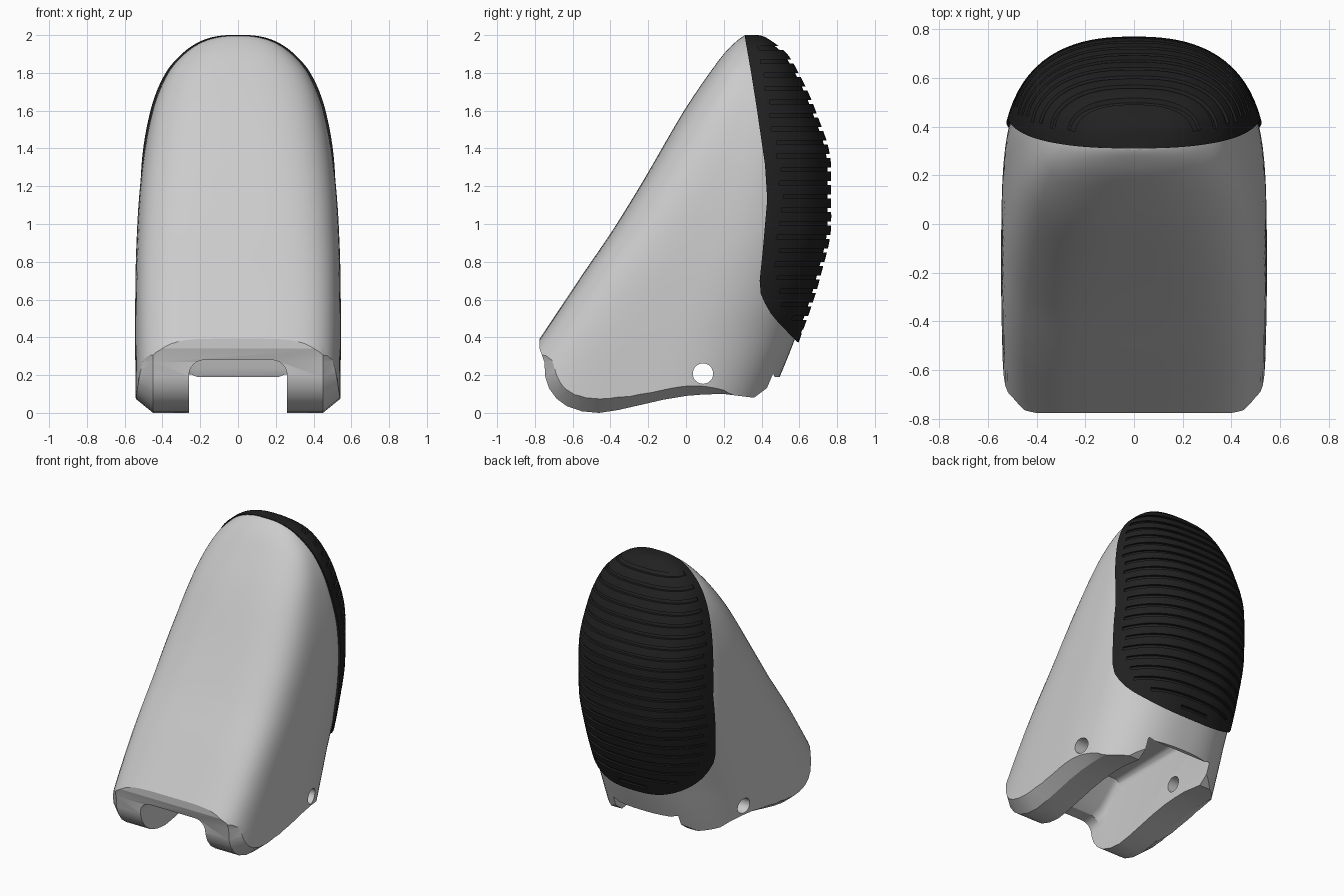
import bpy, bmesh, math
from math import sin, cos, pi

if "Cube" in bpy.data.objects:
    bpy.data.objects.remove(bpy.data.objects["Cube"])

# Height stations of the shell: z, front y, back y, half width
ROWS = [(2.0, .33, .35, .03), (1.97, .27, .425, .18), (1.9, .20, .51, .285),
        (1.8, .125, .57, .37), (1.6, -.01, .66, .452), (1.3, -.185, .742, .508),
        (1.0, -.367, .743, .533), (.7, -.57, .68, .543),
        (.4, -.77, .58, .545), (.2, -.91, .50, .543), (-.1, -1.12, .37, .54)]
# Pad seam in side view: y, z
SEAM = [(.31, 2.0), (.345, 1.8), (.375, 1.61), (.418, 1.315), (.43, 1.13), (.407, .865),
        (.39, .70), (.396, .63), (.418, .58), (.45, .525), (.487, .48), (.587, .377)]


def station(z):
    """Monotone cubic interpolation of ROWS, in sqrt space so the top is round."""
    S = [math.sqrt(2.0 - r[0]) for r in ROWS]
    s = math.sqrt(max(0, 2.0 - z))
    i = max(k for k in range(len(S) - 1) if S[k] <= s + 1e-9)
    h = S[i + 1] - S[i]
    u = (s - S[i]) / h
    out = []
    for c in (1, 2, 3):
        d = [(ROWS[k + 1][c] - ROWS[k][c]) / (S[k + 1] - S[k]) for k in range(len(S) - 1)]

        def tan(k):
            if k == 0 or k == len(d):
                return d[min(k, len(d) - 1)]
            a, b = d[k - 1], d[k]
            return 0 if a * b <= 0 else 2 * a * b / (a + b)
        p, q = ROWS[i][c], ROWS[i + 1][c]
        out.append((2*u**3 - 3*u*u + 1) * p + (u**3 - 2*u*u + u) * h * tan(i)
                   + (3*u*u - 2*u**3) * q + (u**3 - u*u) * h * tan(i + 1))
    return out


def section(z, off=0.0, n=96):
    """Superellipse outline of the shell at height z."""
    yf, yb, w = station(z)
    yc = (max(yf, -.77) + yb) / 2
    front = 2.4 + 2.5 * min(1, max(0, (2 - z) / 1.4))
    pts = []
    for k in range(n):
        c, s = cos(2 * pi * k / n), sin(2 * pi * k / n)
        e = 2.5 if s > 0 else front
        r = (abs(c) ** e + abs(s) ** e) ** (-1 / e)
        half = (yb - yc if s > 0 else yc - yf) + off
        pts.append((c * r * (w + off * .5), yc + s * r * half, z))
    return pts


def loft_into(bm, rings):
    vs = [[bm.verts.new(p) for p in r] for r in rings]
    n = len(rings[0])
    for a, b in zip(vs, vs[1:]):
        for k in range(n):
            bm.faces.new((a[k], a[(k + 1) % n], b[(k + 1) % n], b[k]))
    bm.faces.new(vs[0][::-1])
    bm.faces.new(vs[-1])


def finish(bm, name):
    bmesh.ops.recalc_face_normals(bm, faces=bm.faces[:])
    me = bpy.data.meshes.new(name)
    bm.to_mesh(me)
    bm.free()
    ob = bpy.data.objects.new(name, me)
    bpy.context.collection.objects.link(ob)
    return ob


def loft(name, rings):
    bm = bmesh.new()
    loft_into(bm, rings)
    return finish(bm, name)


def boolean(ob, cutter, op):
    m = ob.modifiers.new(op, 'BOOLEAN')
    m.operation, m.object, m.solver = op, cutter, 'EXACT'
    bpy.context.view_layer.objects.active = ob
    bpy.ops.object.modifier_apply(modifier=m.name)
    bpy.data.objects.remove(cutter)


def smooth(ob, deg):
    bpy.ops.object.select_all(action='DESELECT')
    ob.select_set(True)
    bpy.context.view_layer.objects.active = ob
    bpy.ops.object.shade_smooth_by_angle(angle=math.radians(deg))


def heights(lo, hi, n=56):
    a, b = math.sqrt(2 - lo), math.sqrt(max(0, 2 - hi))
    return [2 - (a + (b - a) * k / n) ** 2 for k in range(n + 1)]


# Shell body
body = loft("shell_body", [section(z) for z in heights(-.09, 1.995)])

# Wavy underside and vertical front lip, with a chamfered outer rim
inner = [(-.775, 2.2), (-.775, .34), (-.75, .27), (-.745, .19), (-.725, .13), (-.685, .075), (-.63, .035),
         (-.55, .008), (-.46, 0), (-.36, .015), (-.25, .04), (-.12, .07), (0, .09), (.1, .098), (.2, .10),
         (.36, .08), (.44, .14), (1, .14), (1, 2.2)]
outer = [(-.63, 2.2), (-.63, .36), (-.62, .30), (-.615, .25), (-.605, .2), (-.59, .17), (-.56, .15),
         (-.51, .135), (-.45, .13), (-.36, .135), (-.25, .14), (-.12, .16), (0, .185), (.1, .195), (.2, .195),
         (.38, .145), (.44, .145), (1, .145), (1, 2.2)]
boolean(body, loft("underside_cutter", [[(x, y, z) for y, z in prof] for x, prof in
        ((-.61, outer), (-.45, inner), (.45, inner), (.61, outer))]), 'INTERSECT')


# Lengthwise channel: front mouth, hollow middle, shallow back notch
def arch(y, ztop, r):
    arc = [(.26 - r + r * cos(a * pi / 12), ztop - r + r * sin(a * pi / 12)) for a in range(7)]
    half = [(.26, -.3)] + arc
    return [(x, y, z) for x, z in half] + [(-x, y, z) for x, z in half[::-1]]


boolean(body, loft("channel_cutter", [arch(*a) for a in (
    (-1, .28, .08), (-.66, .28, .08), (-.60, .32, .06), (-.45, .47, .05), (.38, .49, .05),
    (.43, .44, .04), (.45, .235, .02), (.47, .19, .015), (.9, .19, .015))]), 'DIFFERENCE')

# Pivot pin hole through both cheeks
boolean(body, loft("pin_cutter", [[(x, .09 + .054 * cos(k * pi / 16), .208 + .054 * sin(k * pi / 16))
        for k in range(32)] for x in (-.8, .8)]), 'DIFFERENCE')
smooth(body, 25)

# Rubber grip pad, trimmed along the seam
pad = loft("grip_pad", [section(z, .026) for z in heights(.2, 2.0)])
trim = SEAM + [(.66, .33), (1.2, .33), (1.2, 2.3), (.28, 2.3)]
boolean(pad, loft("pad_trim", [[(x, y, z) for y, z in trim] for x in (-.9, .9)]), 'INTERSECT')


# Horizontal grooves across the pad, stopping short of its rim
def seam_y(z):
    for (y0, z0), (y1, z1) in zip(SEAM, SEAM[1:]):
        if z1 <= z <= z0:
            return y0 + (y1 - y0) * (z - z0) / (z1 - z0)


bm = bmesh.new()
for g in range(22):
    z = .43 + g * .0715
    lo, hi = z - .011, z + .011
    rings = [section(lo, .006), section(lo, .08), section(hi, .08), section(hi, .006)]
    limit = seam_y(z) + .05
    keep = [k for k in range(96) if rings[0][k][1] > limit and rings[3][k][1] > limit]
    if len(keep) > 2:
        loft_into(bm, [[r[k] for r in rings] for k in keep])
boolean(pad, finish(bm, "groove_cutter"), 'DIFFERENCE')
smooth(pad, 28)

rubber = bpy.data.materials.new("black_rubber")
rubber.diffuse_color = (.015, .015, .015, 1)
rubber.use_nodes = True
rubber.node_tree.nodes["Principled BSDF"].inputs["Base Color"].default_value = rubber.diffuse_color
pad.data.materials.clear()
pad.data.materials.append(rubber)
